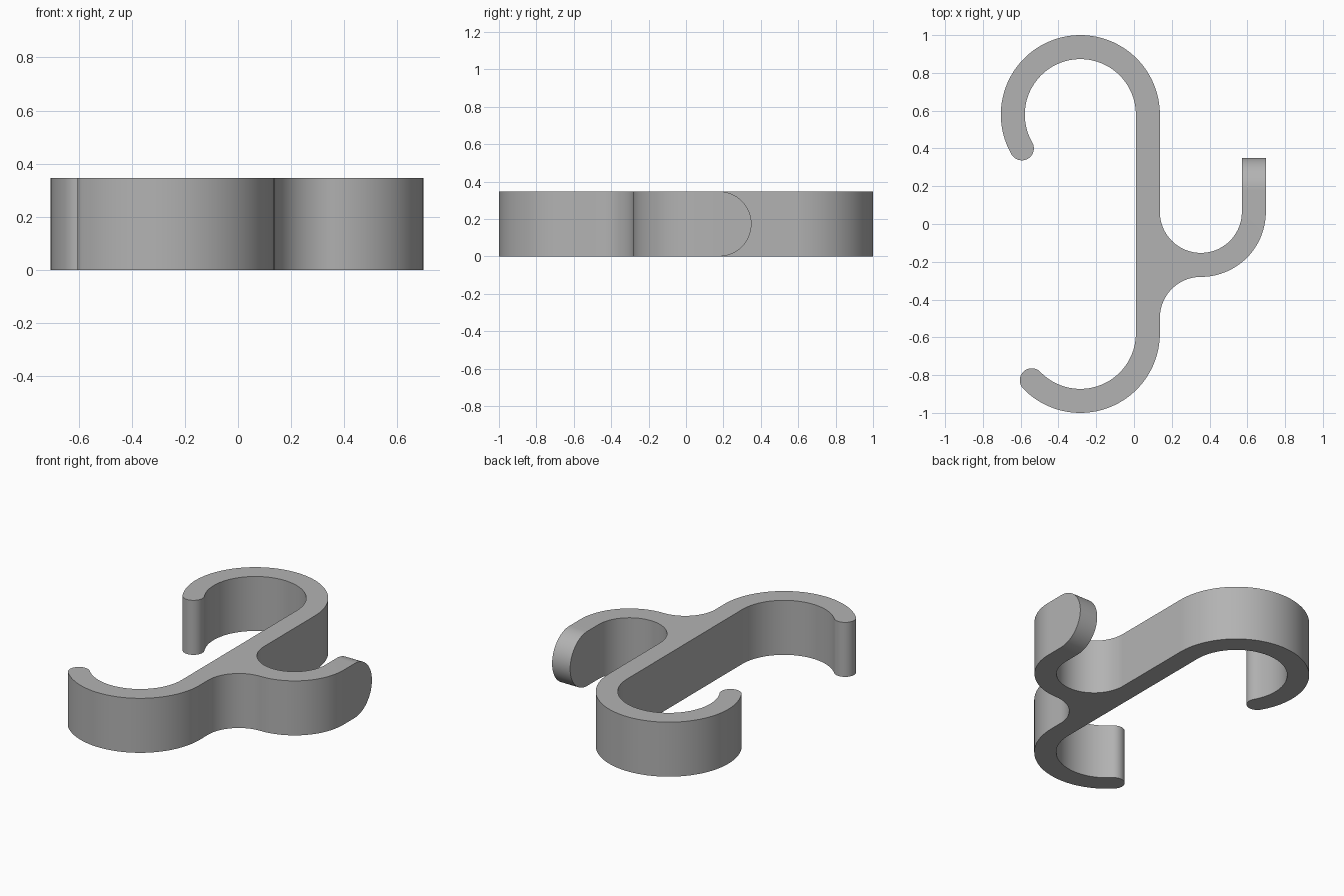
import bpy, bmesh
from math import cos, sin, radians, pi

if "Cube" in bpy.data.objects:
    bpy.data.objects.remove(bpy.data.objects["Cube"], do_unlink=True)

HEIGHT = 0.347
OUTER, INNER = 0.421, 0.294           # radii of the two large hooks
MID, CAP = (OUTER + INNER) / 2, (OUTER - INNER) / 2
HOOK_X, HOOK_Y = -0.284, 0.579        # centres of the large hooks (mirrored in y)
SIDE_X, SIDE_Y = 0.354, 0.064         # centre of the side hook
SIDE_IN, SIDE_OUT = 0.217, 0.344
TIP_R = HEIGHT / 2
TIP_Y = 0.35 - TIP_R


def arc(cx, cy, r, start, end, step=3):
    n = max(2, round(abs(end - start) / step))
    angles = [radians(start + (end - start) * i / n) for i in range(n + 1)]
    return [(cx + r * cos(a), cy + r * sin(a)) for a in angles]


def end_cap(cy, angle, turn):
    """Half-round end of a large hook, without its two shared end points."""
    a = radians(angle)
    start = angle if turn > 0 else angle + 180
    return arc(HOOK_X + MID * cos(a), cy + MID * sin(a), CAP,
               start, start + 180, 10)[1:-1]


# Outline, counter-clockwise from the foot of the upper hook
outline = arc(HOOK_X, HOOK_Y, OUTER, 0, 210)
outline += end_cap(HOOK_Y, 210, 1)
outline += arc(HOOK_X, HOOK_Y, INNER, 210, 0)
outline += arc(HOOK_X, -HOOK_Y, INNER, 0, -136)
outline += end_cap(-HOOK_Y, -136, -1)
outline += arc(HOOK_X, -HOOK_Y, OUTER, -136, 0)
# Concave fillet into the side hook, then its outside and inside
outline += arc(SIDE_X, SIDE_Y - SIDE_OUT - SIDE_IN, SIDE_IN, 180, 90)
outline += arc(SIDE_X, SIDE_Y, SIDE_OUT, -90, 0)[1:]
outline += [(SIDE_X + SIDE_OUT, TIP_Y), (SIDE_X + SIDE_IN, TIP_Y)]
outline += arc(SIDE_X, SIDE_Y, SIDE_IN, 0, -180)

bm = bmesh.new()


def prism(points, shift):
    """Closed solid from a polygon swept along a vector."""
    base = bm.faces.new([bm.verts.new(p) for p in points])
    swept = bmesh.ops.extrude_face_region(bm, geom=[base], use_keep_orig=True)
    verts = [g for g in swept["geom"] if isinstance(g, bmesh.types.BMVert)]
    bmesh.ops.translate(bm, verts=verts, vec=shift)


# Flat hook body
prism([(x, y, 0) for x, y in outline], (0, 0, HEIGHT))
# Half-disc tip of the side hook
tip = arc(TIP_Y, TIP_R, TIP_R, -90, 90)
prism([(SIDE_X + SIDE_IN, y, z) for y, z in tip], (SIDE_OUT - SIDE_IN, 0, 0))

# Drop the two walls where body and tip meet, then weld
bm.normal_update()
inner_walls = [f for f in bm.faces if f.calc_center_median().x > SIDE_X
               and all(abs(v.co.y - TIP_Y) < 1e-4 for v in f.verts)]
bmesh.ops.delete(bm, geom=inner_walls, context="FACES")
bmesh.ops.remove_doubles(bm, verts=bm.verts, dist=1e-4)
bmesh.ops.recalc_face_normals(bm, faces=bm.faces)

mesh = bpy.data.meshes.new("hook_body")
bm.to_mesh(mesh)
bm.free()
hook = bpy.data.objects.new("hook_body", mesh)
bpy.context.collection.objects.link(hook)

# Plain grey plastic
grey = bpy.data.materials.new("grey")
grey.use_nodes = True
colour = (0.45, 0.45, 0.45, 1)
grey.diffuse_color = colour
grey.node_tree.nodes["Principled BSDF"].inputs["Base Color"].default_value = colour
mesh.materials.append(grey)

bpy.context.view_layer.objects.active = hook
hook.select_set(True)
bpy.ops.object.shade_smooth_by_angle(angle=radians(30))
